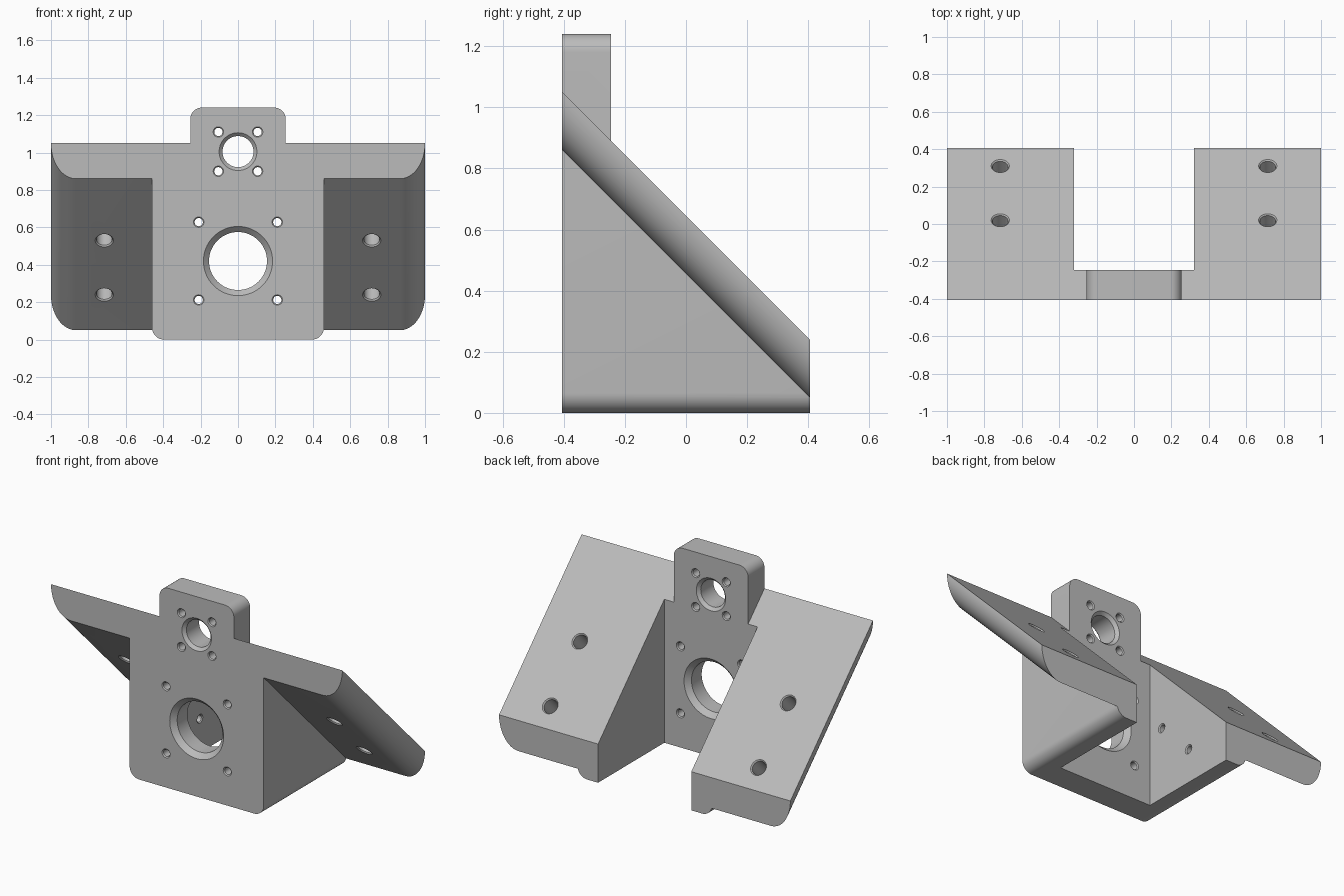
import bpy, bmesh, math
from mathutils import Vector

cube = bpy.data.objects.get("Cube")
if cube:
    bpy.data.objects.remove(cube, do_unlink=True)

FRONT, PLATE_BACK, BACK = -0.405, -0.245, 0.405
SLOPE_TOP = 1.05          # height of the sloped top at the front
WING_DROP = 0.19          # vertical thickness of the sloped wings

grey = bpy.data.materials.new("plain_grey")
grey.use_nodes = True
grey.diffuse_color = (0.5, 0.5, 0.5, 1)
grey.node_tree.nodes["Principled BSDF"].inputs["Base Color"].default_value = (0.5, 0.5, 0.5, 1)


def to_object(name, bm):
    bmesh.ops.recalc_face_normals(bm, faces=bm.faces)
    mesh = bpy.data.meshes.new(name)
    bm.to_mesh(mesh)
    bm.free()
    mesh.materials.append(grey)
    ob = bpy.data.objects.new(name, mesh)
    bpy.context.collection.objects.link(ob)
    return ob


def prism(name, points, offset):
    """Extrude a closed outline along an offset."""
    bm = bmesh.new()
    face = bm.faces.new([bm.verts.new(p) for p in points])
    extruded = bmesh.ops.extrude_face_region(bm, geom=[face])
    moved = [g for g in extruded["geom"] if isinstance(g, bmesh.types.BMVert)]
    bmesh.ops.translate(bm, verts=moved, vec=offset)
    return to_object(name, bm)


def arc(cx, cz, rx, rz, start, steps=12):
    """Quarter turn in the front plane, counter-clockwise."""
    angles = [math.radians(start + 90 * i / steps) for i in range(steps + 1)]
    return [(cx + rx * math.cos(a), FRONT, cz + rz * math.sin(a)) for a in angles]


def combine(target, tool, operation):
    mod = target.modifiers.new(operation.lower(), "BOOLEAN")
    mod.operation, mod.solver, mod.object = operation, "EXACT", tool
    bpy.context.view_layer.objects.active = target
    bpy.ops.object.modifier_apply(modifier=mod.name)
    bpy.data.objects.remove(tool, do_unlink=True)


def add_drill(bm, start, axis, length, radius, chamfer, sides=48):
    """Add a drill shape with a chamfer at both ends."""
    axis = Vector(axis).normalized()
    u = axis.orthogonal().normalized()
    v = axis.cross(u)
    over = 0.02
    wide = radius + (chamfer + over if chamfer else 0)
    stations = [(-over, wide), (chamfer, radius), (length - chamfer, radius), (length + over, wide)]
    rings = []
    for t, r in stations:
        ring = []
        for i in range(sides):
            a = math.tau * i / sides
            ring.append(bm.verts.new(Vector(start) + axis * t + (u * math.cos(a) + v * math.sin(a)) * r))
        rings.append(ring)
    for a, b in zip(rings, rings[1:]):
        for i in range(sides):
            j = (i + 1) % sides
            bm.faces.new((a[i], a[j], b[j], b[i]))
    bm.faces.new(rings[0])
    bm.faces.new(rings[-1])


# Main body: front plate and side walls with rounded lower corners
R = 0.065
outline = [(0.46, FRONT, SLOPE_TOP), (-0.46, FRONT, SLOPE_TOP)]
outline += arc(-0.46 + R, R, R, R, 180) + arc(0.46 - R, R, R, R, 270)
bracket = prism("motor_bracket", outline, (0, BACK - FRONT, 0))

# Open channel between the walls
channel = [(x, PLATE_BACK, z) for x, z in ((-0.32, -1), (0.32, -1), (0.32, 2), (-0.32, 2))]
combine(bracket, prism("channel_cutter", channel, (0, 2, 0)), "DIFFERENCE")

# Sloped top
wedge = [(-2, FRONT - 0.5, SLOPE_TOP + 0.5), (-2, BACK + 0.5, SLOPE_TOP + FRONT - BACK - 0.5),
         (-2, BACK + 0.5, 3), (-2, FRONT - 0.5, 3)]
combine(bracket, prism("slope_cutter", wedge, (4, 0, 0)), "DIFFERENCE")

# Sloped wings with a rounded lower outer edge
run = BACK - FRONT
for side, name in ((1, "left_wing"), (-1, "right_wing")):
    low = SLOPE_TOP - WING_DROP
    section = [(0.4, FRONT, SLOPE_TOP), (0.4, FRONT, low)]
    section += arc(0.866, SLOPE_TOP, 0.134, WING_DROP, 270, 16)
    section = [(x * side, y, z) for x, y, z in section]
    combine(bracket, prism(name, section, (0, run, -run)), "UNION")

# Upper tab with rounded top corners
T = 0.06
tab = [(-0.255, FRONT, 0.8), (0.255, FRONT, 0.8)]
tab += arc(0.255 - T, 1.24 - T, T, T, 0) + arc(-0.255 + T, 1.24 - T, T, T, 90)
combine(bracket, prism("top_tab", tab, (0, PLATE_BACK - FRONT, 0)), "UNION")

# Holes
drills = bmesh.new()
depth = PLATE_BACK - FRONT
for z, bore, lip, dx, dz in ((0.42, 0.155, 0.03, 0.21, 0.208), (1.005, 0.083, 0.018, 0.105, 0.105)):
    add_drill(drills, (0, FRONT, z), (0, 1, 0), depth, bore, lip, 64)
    for sx in (-1, 1):
        for sz in (-1, 1):
            add_drill(drills, (sx * dx, FRONT, z + sz * dz), (0, 1, 0), depth, 0.022, 0.006, 24)
for x in (-0.715, 0.715):
    for y in (0.02, 0.31):
        top = (x, y, SLOPE_TOP + FRONT - y)
        add_drill(drills, top, (0, -1, -1), WING_DROP / math.sqrt(2), 0.042, 0.007, 32)
for y, z in ((-0.146, 0.445), (0.084, 0.21)):
    add_drill(drills, (-0.32, y, z), (-1, 0, 0), 0.14, 0.022, 0.006, 24)
combine(bracket, to_object("drill_cutter", drills), "DIFFERENCE")

# Smooth rounded faces, sharp edges
bpy.ops.object.select_all(action="DESELECT")
bracket.select_set(True)
bpy.context.view_layer.objects.active = bracket
bpy.ops.object.shade_smooth_by_angle(angle=math.radians(25))
